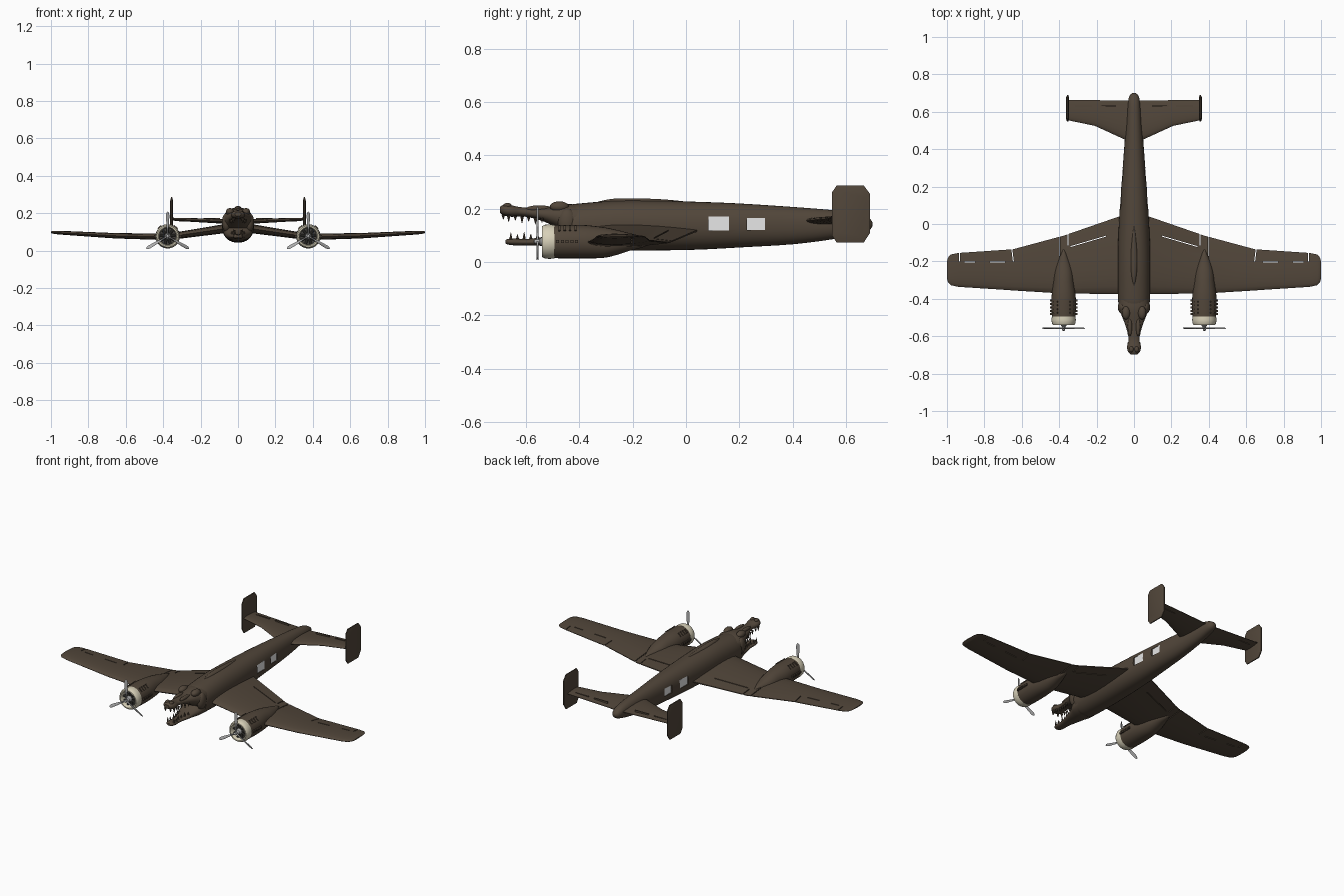
import bpy, bmesh, math
from mathutils import Vector, Matrix

if "Cube" in bpy.data.objects:
    bpy.data.objects.remove(bpy.data.objects["Cube"])


def mat(name, r, g, b):
    m = bpy.data.materials.new(name)
    m.diffuse_color = (r, g, b, 1)
    m.use_nodes = True
    m.node_tree.nodes["Principled BSDF"].inputs["Base Color"].default_value = m.diffuse_color
    return m


BROWN = mat("dark brown paint", 0.083, 0.061, 0.042)
CREAM = mat("cream", 0.68, 0.63, 0.48)
STEEL = mat("blade grey", 0.42, 0.42, 0.42)
DARK = mat("engine dark grey", 0.06, 0.057, 0.05)
WHITE = mat("window white", 0.95, 0.95, 0.95)


def finish(name, bm, m):
    bmesh.ops.recalc_face_normals(bm, faces=bm.faces[:])
    me = bpy.data.meshes.new(name)
    bm.to_mesh(me)
    bm.free()
    me.materials.append(m)
    ob = bpy.data.objects.new(name, me)
    bpy.context.collection.objects.link(ob)
    return ob


def skin(name, rings, m, M=None):
    """Closed skin over rings of equal point count, capped at both ends."""
    bm = bmesh.new()
    vs = [[bm.verts.new(M @ Vector(p) if M else p) for p in r] for r in rings]
    n = len(rings[0])
    for a, b in zip(vs, vs[1:]):
        for i in range(n):
            j = (i + 1) % n
            bm.faces.new((a[i], a[j], b[j], b[i]))
    bm.faces.new(vs[0])
    bm.faces.new(vs[-1])
    return finish(name, bm, m)


def body(name, secs, m=BROWN, x=0.0, n=28, p=2.2, sub=4, M=None):
    """Loft along y through sections (y, half width, top z, bottom z)."""
    fine = []
    for i in range(len(secs) - 1):
        s = [Vector(secs[max(0, min(len(secs) - 1, i + k))]) for k in (-1, 0, 1, 2)]
        for k in range(sub):
            t = k / sub
            fine.append(0.5 * (2 * s[1] + (s[2] - s[0]) * t + (2 * s[0] - 5 * s[1] + 4 * s[2] - s[3]) * t * t
                               + (3 * s[1] - s[0] - 3 * s[2] + s[3]) * t ** 3))
    fine.append(Vector(secs[-1]))
    rings = []
    for y, w, zt, zb in fine:
        ring = []
        for i in range(n):
            a = 2 * math.pi * i / n
            c, s = math.cos(a), math.sin(a)
            ring.append((x + w * math.copysign(abs(c) ** (2 / p), c), y,
                         (zt + zb) / 2 + (zt - zb) / 2 * math.copysign(abs(s) ** (2 / p), s)))
        rings.append(ring)
    return skin(name, rings, m, M)


def wing(name, half):
    """Full-span aerofoil through stations (x, leading y, trailing y, z, thickness)."""
    us = [(1 - math.cos(math.pi * i / 10)) / 2 for i in range(11)]
    rings = []
    for x, le, te, z, t in [(-s[0],) + s[1:] for s in half[:0:-1]] + half:
        def h(u):
            return t * (1.2 * math.sqrt(u) * (1 - u) + 0.06 * u)
        rings.append([(x, le + (te - le) * u, z + h(u)) for u in us]
                     + [(x, le + (te - le) * u, z - h(u)) for u in us[:0:-1]])
    return skin(name, rings, BROWN)


def lathe(name, prof, m, x, z, n=28):
    """Revolve (radius, y) points about a y-parallel axis; the profile is a closed loop or ends on the axis."""
    rings = [[(x + r * math.cos(2 * math.pi * i / n), y, z + r * math.sin(2 * math.pi * i / n))
              for i in range(n)] for r, y in prof]
    return skin(name, rings, m)


def prim(name, m, kind, M, **kw):
    bm = bmesh.new()
    getattr(bmesh.ops, "create_" + kind)(bm, matrix=M, **kw)
    return finish(name, bm, m)


def box_matrix(c, size, rz=0.0):
    return Matrix.Translation(c) @ Matrix.Rotation(rz, 4, 'Z') @ Matrix.Diagonal((*size, 1))


def cut(ob, matrices):
    bm = bmesh.new()
    for M in matrices:
        bmesh.ops.create_cube(bm, size=1, matrix=M)
    cutter = finish("cutter", bm, ob.data.materials[0])
    cutter.hide_render = True
    mod = ob.modifiers.new("cut", 'BOOLEAN')
    mod.operation, mod.solver, mod.object = 'DIFFERENCE', 'EXACT', cutter
    bpy.context.view_layer.objects.active = ob
    bpy.ops.object.modifier_apply(modifier="cut")
    bpy.data.objects.remove(cutter)


# Fuselage with recessed windows
fus = body("fuselage", [(-0.43, .078, .212, .052), (-0.41, .085, .218, .046), (-0.25, .087, .230, .042),
                        (-0.1, .085, .229, .043), (0.05, .078, .225, .046), (0.2, .068, .219, .054),
                        (0.4, .053, .206, .066), (0.55, .042, .194, .085), (0.64, .034, .182, .104),
                        (0.685, .024, .165, .118), (0.70, .008, .148, .134)], n=36)
windows = [(0.122, 0.144, 0.077, 0.052, 0.074), (0.262, 0.142, 0.067, 0.046, 0.064)]
recess = []
for y, z, dy, dz, w in windows:
    for s in (-1, 1):
        recess.append(box_matrix((s * w, y, z), (0.022, dy, dz)))
        prim("window", WHITE, "cube", box_matrix((s * (w - 0.009), y, z), (0.006, dy, dz)), size=1)
cut(fus, recess)
body("spine_fairing", [(-0.33, .004, .226, .2), (-0.27, .016, .237, .2), (-0.18, .02, .238, .2),
                       (-0.08, .013, .234, .2), (0.0, .003, .226, .2)], n=16)

# Wing with gaps round the flaps and ailerons
main = wing("wing", [(0, -.375, .075, .125, .055), (.08, -.374, .04, .116, .05), (.375, -.372, -.062, .073, .036),
                     (.65, -.355, -.136, .079, .03), (.69, -.352, -.138, .081, .029), (.94, -.336, -.155, .095, .021),
                     (.98, -.327, -.163, .097, .018), (.995, -.31, -.18, .098, .013), (1.0, -.29, -.2, .098, .006)])
slots = []
for x1, y1, x2, y2 in [(.352, -.04, .352, -.115), (.15, -.065, .34, -.121), (.397, -.04, .397, -.185),
                       (.655, -.12, .645, -.2), (.69, -.203, .77, -.203), (.85, -.203, .905, -.203),
                       (.932, -.14, .932, -.2)]:
    for s in (-1, 1):
        d = Vector((s * (x2 - x1), y2 - y1))
        slots.append(box_matrix((s * (x1 + x2) / 2, (y1 + y2) / 2, .09), (d.length, .005, .2), math.atan2(d.y, d.x)))
cut(main, slots)

# Tailplane and twin fins
wing("tailplane", [(0, .43, .66, .152, .03), (.05, .452, .66, .155, .027), (.21, .525, .662, .162, .022),
                   (.355, .555, .664, .168, .016)])
outline = [(.547, .26), (.565, .286), (.667, .286), (.69, .255), (.69, .108), (.667, .073), (.565, .073), (.547, .1)]
for s in (-1, 1):
    skin("tail_fin", [[(s * .355 + dx, .618 + (y - .618) * k, .18 + (z - .18) * k) for y, z in outline]
                      for dx, k in ((-.008, .8), (-.003, 1), (.003, 1), (.008, .8))], BROWN)
    for x in (.14, .27):
        prim("elevator_hinge", BROWN, "cube", box_matrix((s * x, .63, .165), (.09, .006, .018)), size=1)

# Reptile head: upper jaw, lower jaw, brows, nostrils, teeth
body("upper_jaw", [(-.40, .078, .214, .1), (-.45, .08, .217, .108), (-.49, .066, .212, .13), (-.53, .05, .205, .15),
                   (-.58, .035, .204, .165), (-.62, .029, .205, .171), (-.655, .037, .212, .169),
                   (-.682, .032, .214, .174), (-.698, .016, .206, .184)], n=24)
body("lower_jaw", [(-.40, .078, .15, .052), (-.45, .073, .138, .052), (-.49, .055, .11, .055), (-.54, .042, .093, .06),
                   (-.6, .028, .086, .062), (-.645, .028, .088, .062), (-.668, .022, .086, .065),
                   (-.677, .01, .082, .07)], n=24)
for s in (-1, 1):
    for name, c, size in [("brow", (.043, -.475, .207), (.022, .036, .02)),
                          ("cheek", (.062, -.445, .15), (.024, .036, .05)),
                          ("snout_ridge", (.022, -.55, .2), (.012, .05, .012)),
                          ("nostril", (.014, -.67, .211), (.012, .016, .01))]:
        prim(name, BROWN, "uvsphere", box_matrix((s * c[0], c[1], c[2]), size), u_segments=16, v_segments=10, radius=1)
    down = Matrix.Rotation(math.pi, 4, 'X')
    for i, (y, x) in enumerate([(-.685, .018), (-.665, .029), (-.64, .029), (-.615, .024), (-.59, .027),
                                (-.565, .033), (-.54, .04)]):
        L = .026 if i % 2 else .018
        prim("upper_tooth", BROWN, "cone", Matrix.Translation((s * x, y, .172 - i * .002 - L / 2 + .005)) @ down,
             cap_ends=True, segments=8, radius1=.007, radius2=.0008, depth=L)
        if i:
            prim("lower_tooth", BROWN, "cone", Matrix.Translation((s * (x - .008), y + .008, .083 + i * .001 + L / 2)),
                 cap_ends=True, segments=8, radius1=.006, radius2=.0008, depth=L)

# Engines: nacelle, cowl ring, radial cylinders, exhausts, propeller
for s in (-1, 1):
    X, Z = s * .376, .076
    body("nacelle", [(-.498, .062, .138, .014), (-.45, .065, .139, .013), (-.38, .064, .138, .013),
                     (-.31, .056, .13, .015), (-.26, .05, .12, .026), (-.21, .036, .107, .042),
                     (-.16, .016, .095, .055), (-.135, .004, .083, .068)], x=X, n=28, p=2.1)
    lathe("cowl_ring", [(.03, -.494), (.063, -.494), (.065, -.512), (.063, -.53), (.057, -.541), (.05, -.541),
                        (.045, -.532), (.044, -.5), (.03, -.5)], CREAM, X, Z)
    lathe("engine_back", [(.001, -.504), (.046, -.504), (.046, -.5), (.001, -.5)], DARK, X, Z)
    lathe("crankcase", [(.002, -.572), (.008, -.568), (.009, -.55), (.015, -.544), (.018, -.52), (.018, -.5)],
          STEEL, X, Z, 16)
    hub = Matrix.Translation((X, 0, Z))
    for k in range(9):
        M = hub @ Matrix.Rotation(2 * math.pi * k / 9, 4, 'Y') @ Matrix.Translation((0, -.518, .031))
        prim("engine_cylinder", DARK, "cone", M, cap_ends=True, segments=10, radius1=.007, radius2=.007, depth=.028)
    for side in (-1, 1):
        for k in range(5):
            prim("exhaust_stub", BROWN, "cube", box_matrix((X + side * .065, -.482 + k * .018, .076),
                                                           (.016, .011, .012)), size=1)
        for k in range(4):
            prim("cooling_louvre", BROWN, "cube", hub @ Matrix.Rotation(side * .72, 4, 'Y')
                 @ box_matrix((0, -.475 + k * .02, .064), (.026, .008, .01)), size=1)
    for k in range(3):
        a = math.pi / 2 + k * 2 * math.pi / 3
        ca, sa = math.cos(a), math.sin(a)
        M = Matrix(((sa, ca, 0, X), (0, 0, -1, -.557), (-ca, sa, 0, Z), (0, 0, 0, 1)))
        body("propeller_blade", [(.004, .005, .005, -.005), (.03, .004, .004, -.004), (.06, .007, .003, -.003),
                                 (.1, .0095, .002, -.002), (.122, .0085, .0018, -.0018), (.132, .002, .001, -.001)],
             STEEL, n=12, p=2, sub=3, M=M @ Matrix.Rotation(math.radians(25), 4, 'Y'))

# Smooth shading with crisp edges
bpy.ops.object.select_all(action='SELECT')
bpy.context.view_layer.objects.active = fus
bpy.ops.object.shade_smooth_by_angle(angle=math.radians(35))
